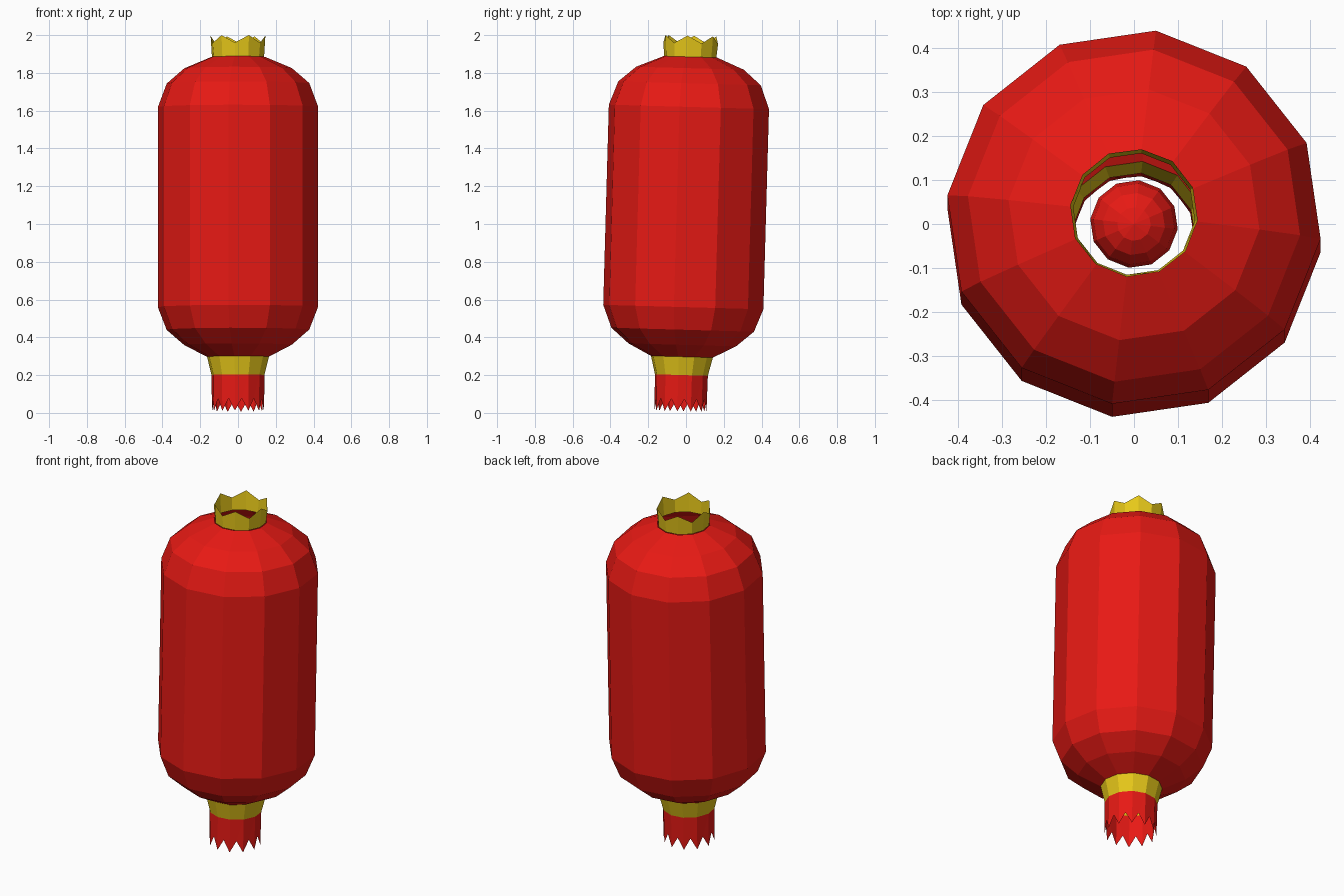
import bpy, bmesh
from math import sin, cos, radians, pi
from mathutils import Matrix, Vector

if "Cube" in bpy.data.objects:
    bpy.data.objects.remove(bpy.data.objects["Cube"])

SIDES = 12
START = radians(-6.7)
PIVOT = Vector((0, 0, 1.07))
TILT = (Matrix.Translation(PIVOT) @ Matrix.Rotation(radians(-1.6), 4, 'X')
        @ Matrix.Translation(-PIVOT))


def material(name, color):
    m = bpy.data.materials.new(name)
    m.diffuse_color = (*color, 1)
    m.use_nodes = True
    m.node_tree.nodes["Principled BSDF"].inputs["Base Color"].default_value = m.diffuse_color
    return m


red = material("red_paper", (0.8, 0.01, 0.007))
gold = material("gold_trim", (0.8, 0.58, 0.01))


def ring(bm, r, z):
    """Ring of vertices; r and z are functions of the vertex index or numbers."""
    return [bm.verts.new((r * cos(START + 2 * pi * k / SIDES),
                          r * sin(START + 2 * pi * k / SIDES),
                          z(k) if callable(z) else z)) for k in range(SIDES)]


def finish(name, bm, mat, tilt=True):
    bmesh.ops.recalc_face_normals(bm, faces=bm.faces)
    if tilt:
        bm.transform(TILT)
    me = bpy.data.meshes.new(name)
    bm.to_mesh(me)
    bm.free()
    me.materials.append(mat)
    ob = bpy.data.objects.new(name, me)
    bpy.context.collection.objects.link(ob)
    return ob


def lathe(name, profile, mat):
    """Open 12-sided shell from (radius, z) pairs."""
    bm = bmesh.new()
    rings = [ring(bm, r, z) for r, z in profile]
    for a, b in zip(rings, rings[1:]):
        for k in range(SIDES):
            n = (k + 1) % SIDES
            bm.faces.new((a[k], a[n], b[n], b[k]))
    return finish(name, bm, mat)


# lantern body, open at both ends
lathe("lantern_body", [(0.165, 0.297), (0.287, 0.36), (0.38, 0.44), (0.427, 0.56),
                       (0.427, 1.62), (0.38, 1.745), (0.287, 1.825), (0.143, 1.885)], red)

# crown with six points, and the tapered gold neck
lathe("top_crown", [(0.139, 1.885), (0.146, lambda k: 1.997 if k % 2 == 0 else 1.957)], gold)
lathe("bottom_neck", [(0.165, 0.297), (0.141, 0.2)], gold)

# fringe: one pointed strip per side, tips on the corners
bm = bmesh.new()
top = ring(bm, 0.141, 0.2)
tips = ring(bm, 0.139, 0.008)
notches = [bm.verts.new(((tips[k].co + tips[(k + 1) % SIDES].co) / 2) + Vector((0, 0, 0.065)))
           for k in range(SIDES)]
for k in range(SIDES):
    n = (k + 1) % SIDES
    bm.faces.new((top[k], tips[k], notches[k], top[n]))
    bm.faces.new((top[n], notches[k], tips[n]))
finish("fringe", bm, red)

# lamp hanging inside
bm = bmesh.new()
bmesh.ops.create_uvsphere(bm, u_segments=SIDES, v_segments=8, radius=0.1)
bm.transform(Matrix.Translation((0, 0, 1.09)) @ Matrix.Rotation(START, 4, 'Z'))
finish("inner_lamp", bm, red, tilt=False)
